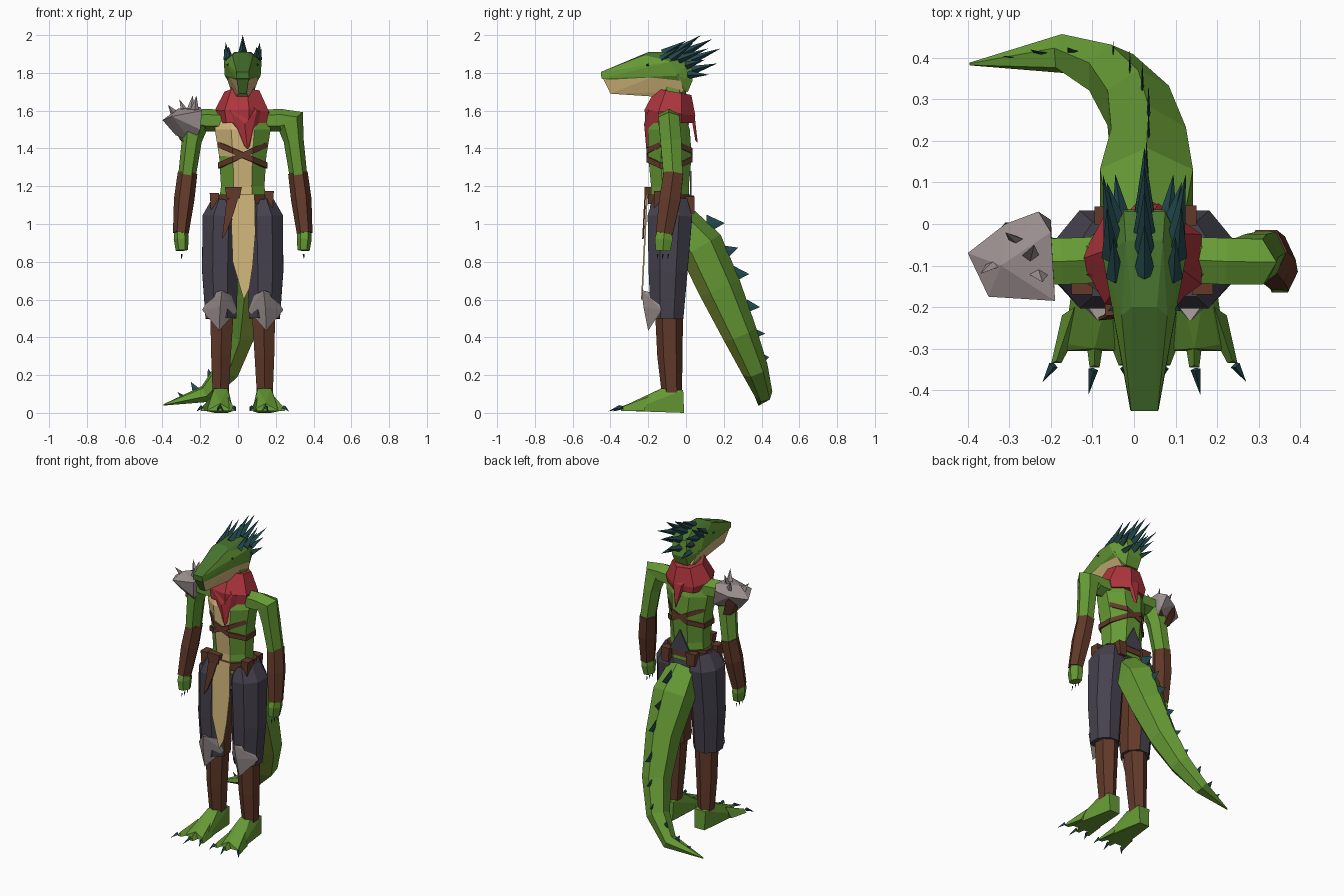
import bpy, bmesh, math
from mathutils import Vector

if "Cube" in bpy.data.objects:
    bpy.data.objects.remove(bpy.data.objects["Cube"])

CX = 0.025  # symmetry line of the body


def material(name, r, g, b):
    m = bpy.data.materials.new(name)
    m.diffuse_color = [(c / 255) ** 2.2 for c in (r, g, b)] + [1]
    m.use_nodes = True
    m.node_tree.nodes["Principled BSDF"].inputs["Base Color"].default_value = m.diffuse_color
    return m


GREEN = material("skin_green", 102, 153, 56)
DARK = material("head_green", 74, 116, 50)
OLIVE = material("olive_green", 130, 154, 58)
TAN = material("belly_tan", 208, 180, 122)
RED = material("scarf_red", 172, 56, 63)
BROWN = material("leather_brown", 98, 60, 46)
SLATE = material("trouser_slate", 72, 68, 80)
BONE = material("bone_grey", 156, 143, 143)
TEAL = material("spike_teal", 40, 74, 78)


def finish(name, bm, mats, rule=None):
    bmesh.ops.recalc_face_normals(bm, faces=bm.faces)
    bm.normal_update()
    if rule:
        for f in bm.faces:
            f.material_index = rule(f.calc_center_median(), f.normal)
    me = bpy.data.meshes.new(name)
    bm.to_mesh(me)
    bm.free()
    for m in mats:
        me.materials.append(m)
    ob = bpy.data.objects.new(name, me)
    bpy.context.collection.objects.link(ob)
    return ob


def tube(name, path, n, mats, rule=None, start=(1, 0, 0)):
    """Faceted loft along (x, y, z, radius_u, radius_v) with a carried frame."""
    bm = bmesh.new()
    pts = [Vector(p[:3]) for p in path]
    u, rings = Vector(start), []
    for i, p in enumerate(path):
        t = (pts[min(i + 1, len(pts) - 1)] - pts[max(i - 1, 0)]).normalized()
        u = (u - t * u.dot(t)).normalized()
        v = t.cross(u)
        k = 1 / math.cos(math.pi / n)
        ring = []
        for j in range(n):
            a = 2 * math.pi * (j + 0.5) / n
            ring.append(bm.verts.new(pts[i] + u * (p[3] * k * math.cos(a)) + v * (p[4] * k * math.sin(a))))
        rings.append(ring)
    for a, b in zip(rings, rings[1:]):
        for j in range(n):
            bm.faces.new((a[j], a[(j + 1) % n], b[(j + 1) % n], b[j]))
    bm.faces.new(rings[0])
    bm.faces.new(rings[-1])
    return finish(name, bm, mats, rule)


def hull(name, pts, mats, rule=None):
    bm = bmesh.new()
    vs = [bm.verts.new(p) for p in pts]
    r = bmesh.ops.convex_hull(bm, input=vs)
    junk = {e for e in r["geom_interior"] + r["geom_unused"] if isinstance(e, bmesh.types.BMVert)}
    bmesh.ops.delete(bm, geom=list(junk), context="VERTS")
    return finish(name, bm, mats, rule)


def sym(pts):
    return [(CX + s * x, y, z) for x, y, z in pts for s in (-1, 1)]


def plate(name, xz, y_top, y_low, mat, th=0.008):
    """Thin hanging sheet, leaning from y_top to y_low."""
    zs = [z for _, z in xz]
    lean = lambda z: y_low + (y_top - y_low) * (z - min(zs)) / (max(zs) - min(zs))
    return hull(name, [(x, lean(z) + d, z) for x, z in xz for d in (0, th)], [mat])


def spikes(name, items, mat, n=4, squash=(1, 1, 1)):
    """Pointed thorns given as (base, tip, radius); squash flattens their bases."""
    bm = bmesh.new()
    for base, tip, r in items:
        b, t = Vector(base), Vector(tip)
        d = (t - b).normalized()
        u = d.cross(Vector((1, 0, 0))).normalized()
        v = d.cross(u)
        ring = []
        for j in range(n):
            o = r * (u * math.cos(2 * math.pi * j / n) + v * math.sin(2 * math.pi * j / n))
            ring.append(bm.verts.new(b + Vector([o[q] * squash[q] for q in range(3)])))
        top = bm.verts.new(t)
        for j in range(n):
            bm.faces.new((ring[j], ring[(j + 1) % n], top))
        bm.faces.new(ring)
    return finish(name, bm, [mat])


def band(name, z, h, rx, ry, tilt, mat, n=8):
    """Belt around the body; tilt raises one side."""
    bm = bmesh.new()
    k = 1 / math.cos(math.pi / n)
    rows = []
    for j in range(n):
        a = 2 * math.pi * (j + 0.5) / n
        c, s = math.cos(a) * k, math.sin(a) * k
        rows.append([bm.verts.new((CX + c * (rx + d), -0.088 + s * (ry + d), z + tilt * c + e))
                     for d, e in ((0, h / 2), (0, -h / 2), (-0.02, -h / 2), (-0.02, h / 2))])
    for j in range(n):
        a, b = rows[j], rows[(j + 1) % n]
        for q in range(4):
            bm.faces.new((a[q], a[(q + 1) % 4], b[(q + 1) % 4], b[q]))
    return finish(name, bm, [mat])


# Torso with pale belly, and neck
tube("torso", [(CX, -.085, 1.08, .13, .105), (CX, -.085, 1.2, .115, .1), (CX, -.085, 1.36, .125, .115),
               (CX, -.09, 1.5, .148, .11), (CX, -.085, 1.59, .14, .075), (CX, -.085, 1.64, .07, .05)],
     8, [GREEN, TAN], lambda c, n: int(n.y < -.85 or (n.y < -.45 and c.x < CX and 1.36 < c.z < 1.56)))
tube("neck", [(CX, -.08, 1.58, .065, .06), (CX, -.06, 1.8, .06, .06)], 6, [GREEN])

# Head, jaw, eyes and crest
hull("head", sym([(.032, -.45, 1.805), (.034, -.448, 1.77), (.055, -.22, 1.895), (.03, -.2, 1.91),
                  (.1, -.08, 1.86), (.095, -.05, 1.785), (.045, -.04, 1.91), (.05, .03, 1.87), (.05, .035, 1.76),
                  (.045, .01, 1.7)]), [GREEN, DARK], lambda c, n: int(n.z > .5 or n.y < -.5))
hull("jaw", sym([(.032, -.442, 1.775), (.02, -.4, 1.69), (.035, -.13, 1.672), (.08, -.15, 1.79),
                 (.092, -.04, 1.795), (.06, -.01, 1.7)]), [TAN, DARK], lambda c, n: int(n.y < -.5))
spikes("eyes", [((CX + s * .07, -.2, 1.84), (CX + s * .088, -.21, 1.845), .012) for s in (-1, 1)], TEAL)
crest = [((CX, y, z), (CX, ty, tz), .026) for y, z, ty, tz in
         ((-.12, 1.9, .0, 1.97), (-.07, 1.9, .08, 2.0), (-.02, 1.9, .14, 1.98), (.01, 1.86, .185, 1.93),
          (.02, 1.81, .165, 1.85))]
for s in (-1, 1):
    crest += [((CX + s * x, y, z), (CX + s * tx, ty, tz), .023) for x, y, z, tx, ty, tz in
              ((.07, -.13, 1.87, .075, -.03, 1.94), (.08, -.08, 1.87, .09, .04, 1.96),
               (.075, -.04, 1.87, .1, .12, 1.93), (.065, 0, 1.84, .09, .1, 1.87), (.055, .01, 1.79, .07, .12, 1.79))]
spikes("head_crest", crest, TEAL)

# Scarf with front point and back tail
tube("scarf", [(CX, -.085, 1.535, .125, .12), (CX, -.085, 1.59, .138, .125), (CX, -.065, 1.7, .088, .088)], 7, [RED])
hull("scarf_front", [(-.115, -.12, 1.6), (.168, -.12, 1.59), (.05, -.21, 1.395), (.05, -.19, 1.4), (CX, -.17, 1.68),
                     (.035, -.222, 1.53), (-.1, -.12, 1.55), (.155, -.12, 1.54), (-.04, -.2, 1.6), (.1, -.2, 1.6)],
     [RED])
hull("scarf_tail", [(-.02, .02, 1.61), (.075, .02, 1.61), (0, .045, 1.58), (.06, .045, 1.58), (.03, .062, 1.43),
                    (.045, .05, 1.44)], [RED])

# Arms, bracers, hands and claws
for s, side in ((-1, "left"), (1, "right")):
    X = lambda o: CX + s * o
    arm = [(X(.09), -.085, 1.545, .055, .05), (X(.2), -.09, 1.55, .056, .052), (X(.252), -.09, 1.55, .055, .068),
           (X(.27), -.08, 1.44, .056, .046), (X(.297), -.068, 1.24, .05, .04)]
    tube(side + "_arm", arm, 6, [GREEN], start=(0, 1, 0))
    tube(side + "_bracer", [(X(.292), -.066, 1.27, .052, .045), (X(.31), -.085, 1.13, .056, .047),
                            (X(.328), -.115, .95, .045, .036)], 6, [BROWN], start=(0, 1, 0))
    tube(side + "_hand", [(X(.326), -.112, .98, .036, .03), (X(.326), -.118, .92, .047, .034),
                          (X(.322), -.122, .86, .038, .028)], 6, [GREEN], start=(0, 1, 0))
    spikes(side + "_claws", [((X(.322), y, .84), (X(.325), y - .004, .81), .005) for y in (-.15, -.122, -.094)], TEAL)

# Spiked shoulder guard on one side, with its strap
hull("shoulder_guard", [(-.4, -.07, 1.55), (-.31, 0, 1.57), (-.23, .03, 1.6), (-.2, -.02, 1.62), (-.19, -.185, 1.6),
                        (-.35, -.175, 1.57), (-.2, -.17, 1.5), (-.2, .01, 1.5), (-.24, -.1, 1.43), (-.33, -.08, 1.47),
                        (-.32, -.1, 1.61)],
     [BONE, BROWN], lambda c, n: int(n.z < -.75))
hull("guard_strap", [(-.34, -.03, 1.52), (-.29, .005, 1.54), (-.31, .003, 1.56), (-.25, -.02, 1.43), (-.3, -.03, 1.44),
                     (-.26, -.1, 1.415), (-.31, -.1, 1.45)], [BROWN])
spikes("guard_spikes", [((-.23, -.12, 1.6), (-.22, -.14, 1.68), .024), ((-.28, -.04, 1.59), (-.31, -.02, 1.66), .022),
                        ((-.25, -.08, 1.6), (-.24, -.05, 1.68), .024), ((-.34, -.1, 1.59), (-.37, -.12, 1.63), .02)],
       BONE, squash=(1, .5, 1))

# Straps, belt, pouches and lower back wrap
for t, nm in ((.055, "chest_strap_a"), (-.055, "chest_strap_b")):
    band(nm, 1.365, .03, .132, .122, t, BROWN)
band("belt", 1.13, .05, .142, .113, 0, BROWN)
for i, (x, y, z, w, d, h) in enumerate(((-.025, -.2, 1.165, .045, .02, .03), (-.125, -.14, 1.12, .025, .03, .045),
                                        (.165, -.14, 1.13, .025, .03, .045), (.12, .02, 1.1, .03, .025, .045),
                                        (-.06, .02, 1.11, .035, .022, .04))):
    hull("pouch_%d" % (i + 1), [(x + a * w * k, y + b * d, z + c * h) for a in (-1, 1) for b in (-1, 1)
                                for c, k in ((-1, .75), (1, 1))], [BROWN])
plate("hanging_strap", [(-.06, 1.13), (.005, 1.15), (-.025, 1.05), (-.085, .92), (-.06, .96)], -.22, -.232, BROWN)
plate("back_wrap", [(-.05, 1.14), (.1, 1.14), (CX, 1.28)], .022, .02, SLATE)

# Trousers and front cloth
hull("hips", sym([(.13, -.17, 1.1), (.13, .0, 1.1), (.09, -.185, .98), (.09, .02, .98), (.05, -.1, .9)]), [SLATE])
plate("front_cloth", [(-.02, 1.16), (.088, 1.16), (-.035, 1.0), (.092, .95), (-.028, .8), (.078, .78), (.06, .66),
                      (.03, .6)], -.21, -.238, TAN)

# Legs, knee guards, feet and toe claws
for s, side in ((-1, "left"), (1, "right")):
    X = lambda o: CX + s * o
    tube(side + "_trouser", [(X(.1), -.085, 1.13, .06, .09), (X(.115), -.085, 1.04, .098, .118),
                             (X(.12), -.095, .75, .095, .103), (X(.115), -.1, .5, .082, .086)], 8, [SLATE, BROWN],
         lambda c, n: int(s * n.x < -.4 and n.y > -.35 and c.z < 1.04))
    tube(side + "_shin", [(X(.11), -.09, .54, .062, .064), (X(.115), -.085, .3, .052, .058),
                          (X(.117), -.075, .1, .042, .046)], 6, [BROWN])
    hull(side + "_knee_guard", [(X(o), y, z) for o, y, z in
                                ((.11, -.235, .65), (.125, -.2, .435), (.215, -.13, .545), (.03, -.14, .54),
                                 (.12, -.225, .56), (.165, -.16, .63), (.06, -.17, .62))], [BONE])
    hull(side + "_foot", [(X(o), y, z) for o, y, z in
                          ((.08, -.01, 0), (.15, -.01, 0), (.075, -.015, .12), (.155, -.015, .12), (.08, -.13, .13),
                           (.15, -.13, .13), (.05, -.305, .01), (.195, -.305, .01), (.06, -.17, .01),
                           (.165, -.17, .01), (.07, -.29, .03), (.18, -.29, .03), (.12, -.3, .05))], [GREEN])
    toes = ((.212, -.335, .245, -.38), (.12, -.345, .135, -.412), (.05, -.34, .035, -.385))
    for i, (o, y, co, cy) in enumerate(toes):
        b = .115 + (o - .115) * .55
        hull("%s_toe_%d" % (side, i + 1), [(X(b - .03), -.22, .012), (X(b + .03), -.22, .012), (X(b), -.2, .085),
                                           (X(o - .012), y, .01), (X(o + .012), y, .01), (X(o), y + .005, .035)],
             [GREEN])
    spikes(side + "_toe_claws", [((X(o + (co - o) * .2), y - .005, .03), (X(co), cy, .008), .012)
                                 for o, y, co, cy in toes], TEAL)

# Curving tail with flat back thorns
tail = [(.03, -.03, 1.0, .09, .09), (.03, .08, .88, .112, .105), (.035, .18, .66, .09, .098),
        (.01, .285, .42, .075, .08), (-.055, .365, .23, .06, .062), (-.17, .41, .1, .042, .042),
        (-.395, .385, .042, .003, .003)]
tube("tail", tail, 6, [GREEN, OLIVE], lambda c, n: int(n.y < -.2 and n.z < .1 and c.z > .25 and n.x > -.3))
spikes("tail_thorns", [((.03, .11, 1.0), (.03, .205, 1.005), .05), ((.035, .2, .85), (.035, .275, .875), .04),
                       ((.035, .255, .735), (.035, .335, .735), .042), ((.02, .32, .565), (.02, .392, .56), .036),
                       ((-.01, .36, .42), (-.01, .42, .42), .028), ((-.05, .41, .29), (-.05, .44, .295), .022)],
       TEAL, squash=(.12, 1, 1))
spikes("tail_tip_thorns", [((-.14, .41, .18), (-.16, .425, .235), .022), ((-.22, .41, .115), (-.25, .42, .165), .022),
                           ((-.29, .4, .08), (-.32, .405, .11), .014)], TEAL, squash=(1, .15, 1))
